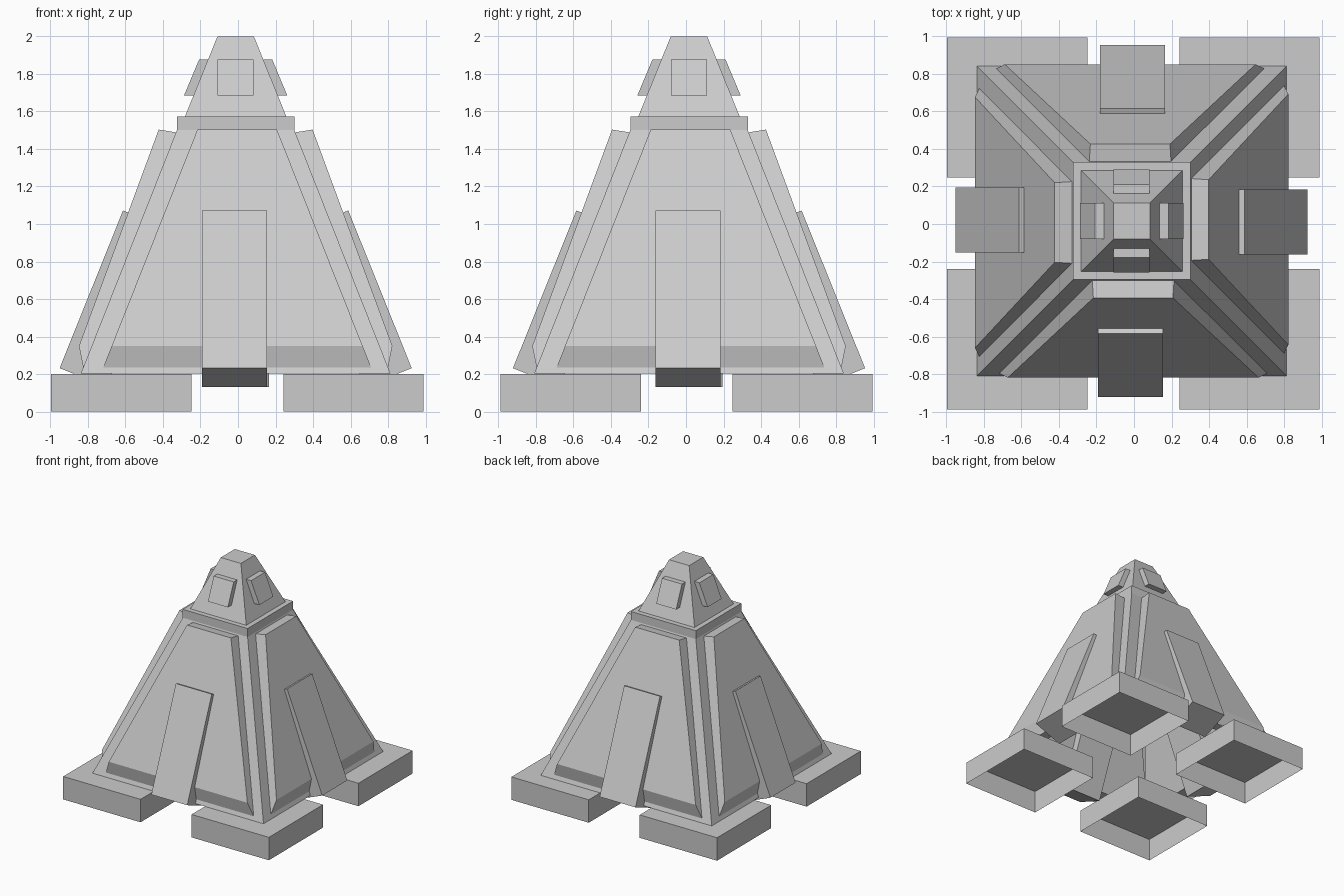
import bpy
import math
from mathutils import Matrix, Vector

cube = bpy.data.objects.get("Cube")
if cube:
    bpy.data.objects.remove(cube, do_unlink=True)

# Single stone colour
stone = bpy.data.materials.new("light_grey")
stone.use_nodes = True
GREY = (0.6, 0.6, 0.6, 1)
stone.diffuse_color = GREY
stone.node_tree.nodes["Principled BSDF"].inputs["Base Color"].default_value = GREY

CENTRE = Vector((-0.0125, 0.016, 0))
SIDES = ["front", "left", "back", "right"]


def add_object(name, verts, faces):
    mesh = bpy.data.meshes.new(name)
    mesh.from_pydata(verts, [], faces)
    mesh.materials.append(stone)
    obj = bpy.data.objects.new(name, mesh)
    bpy.context.collection.objects.link(obj)
    return obj


def frustum(name, centre, z0, half0, z1, half1, bottom=True):
    """Square block that may taper; the underside can be left open."""
    corners = [(-1, -1), (1, -1), (1, 1), (-1, 1)]
    verts = [(centre[0] + x * h, centre[1] + y * h, z)
             for z, h in ((z0, half0), (z1, half1)) for x, y in corners]
    faces = [(i, (i + 1) % 4, (i + 1) % 4 + 4, i + 4) for i in range(4)]
    faces.append((4, 5, 6, 7))
    if bottom:
        faces.append((3, 2, 1, 0))
    return add_object(name, verts, faces)


def four_sided(part, profile, width, shift=0.0):
    """Profile of (distance out, height), given width, set on all four sides."""
    n = len(profile)
    local = [Vector((s * width(z) + shift, -d, z)) for s in (-1, 1) for d, z in profile]
    # profile runs from outer top downwards, then back up on the inside
    faces = [tuple(range(n))[::-1], tuple(range(n, 2 * n))]
    faces += [(i, (i + 1) % n, (i + 1) % n + n, i + n) for i in range(n)]
    for k, side in enumerate(SIDES):
        turn = Matrix.Rotation(k * math.pi / 2, 3, "Z")
        add_object(f"{side}_{part}", [turn @ v + CENTRE for v in local], faces)


# Feet, hollow underneath
for y, fb in ((-1, "front"), (1, "back")):
    for x, lr in ((1, "left"), (-1, "right")):
        frustum(f"{fb}_{lr}_foot", (x * 0.619 - 0.003, y * 0.617 + 0.003),
                0, 0.373, 0.2, 0.373, bottom=False)

# Tapered body, whose bare corners form the ribs
frustum("body", CENTRE, 0.203, 0.825, 1.5, 0.313, bottom=False)

# Collar and tapered cap
frustum("collar", CENTRE, 1.5, 0.313, 1.573, 0.313)
frustum("cap", CENTRE, 1.573, 0.27, 2.0, 0.097)

# Raised wall panels with an undercut lower edge
four_sided("panel",
           [(0.41, 1.503), (0.835, 0.35), (0.812, 0.235), (0.7, 0.235), (0.28, 1.482)],
           lambda z: 0.714 - 0.396 * (z - 0.235), shift=0.008)

# Slanted buttress on each wall
four_sided("buttress",
           [(0.6, 1.072), (0.938, 0.232), (0.688, 0.132), (0.35, 0.972)],
           lambda z: 0.173, shift=-0.005)

# Small plates on the cap
four_sided("cap_plate",
           [(0.195, 1.876), (0.275, 1.685), (0.2, 1.685), (0.12, 1.876)],
           lambda z: 0.096)
